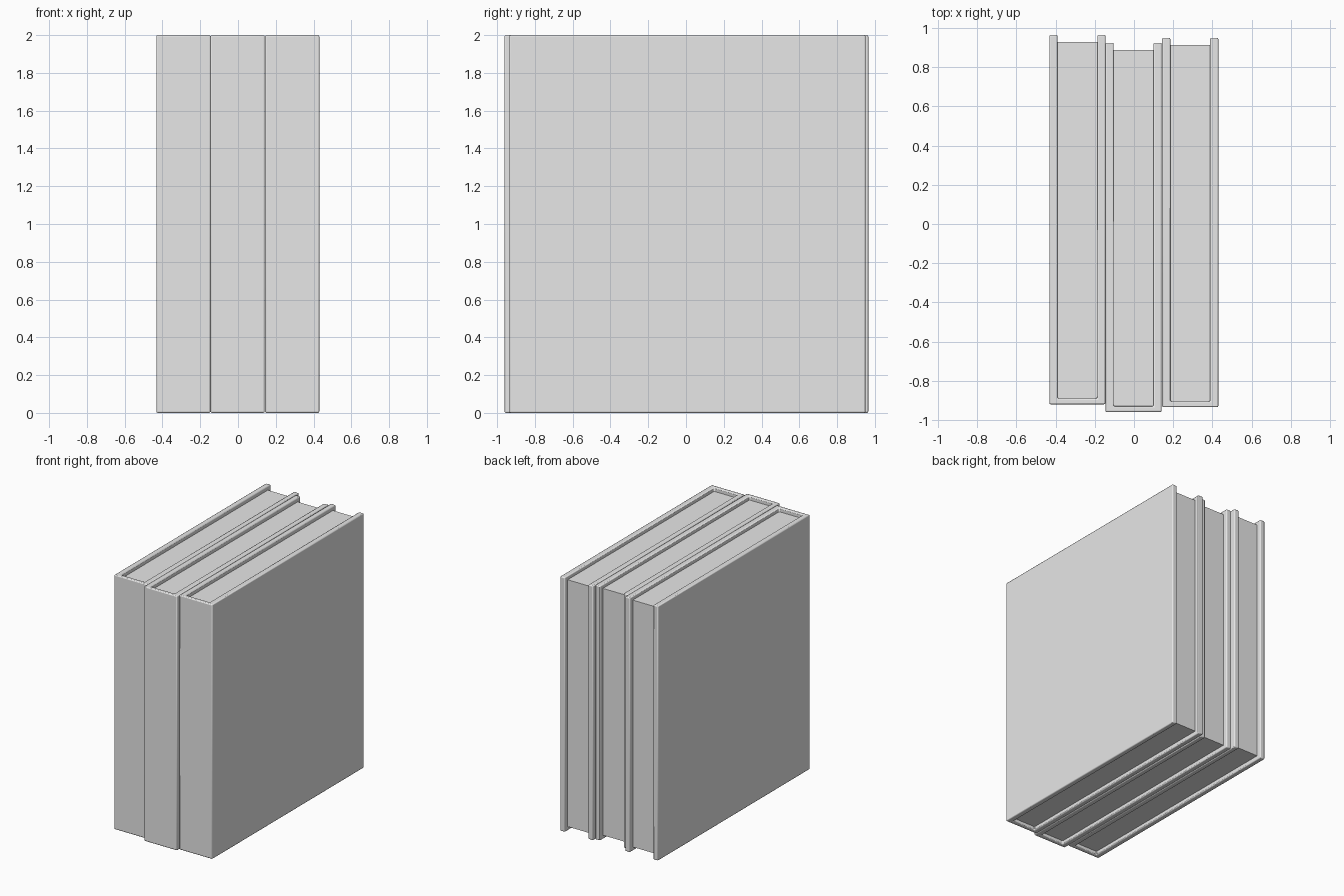
import bpy
import bmesh
import math

cube = bpy.data.objects.get("Cube")
if cube:
    bpy.data.objects.remove(cube, do_unlink=True)

grey = bpy.data.materials.new("light_grey")
grey.use_nodes = True
colour = (0.8, 0.8, 0.8, 1)
grey.diffuse_color = colour
grey.node_tree.nodes["Principled BSDF"].inputs["Base Color"].default_value = colour

WIDTH, DEPTH, HEIGHT = 0.287, 1.885, 2.0
BOARD, SPINE, INSET = 0.042, 0.03, 0.03


def extrude_profile(name, outline, bottom, top):
    """Turn an outline seen from above into an upright solid."""
    bm = bmesh.new()
    face = bm.faces.new([bm.verts.new((x, y, bottom)) for x, y in outline])
    up = bmesh.ops.extrude_face_region(bm, geom=[face])["geom"]
    verts = [v for v in up if isinstance(v, bmesh.types.BMVert)]
    bmesh.ops.translate(bm, verts=verts, vec=(0, 0, top - bottom))
    bmesh.ops.recalc_face_normals(bm, faces=bm.faces)
    mesh = bpy.data.meshes.new(name)
    bm.to_mesh(mesh)
    bm.free()
    mesh.materials.append(grey)
    obj = bpy.data.objects.new(name, mesh)
    bpy.context.collection.objects.link(obj)
    return obj


def book(side, x, front):
    w, back = WIDTH / 2, front + DEPTH
    inner = w - BOARD

    # Cover: two boards joined by the spine, with softened edges
    cover = extrude_profile(side + "_book_cover", [
        (x - w, front), (x + w, front), (x + w, back), (x + inner, back),
        (x + inner, front + SPINE), (x - inner, front + SPINE),
        (x - inner, back), (x - w, back)], 0, HEIGHT)
    bevel = cover.modifiers.new("soft_edges", "BEVEL")
    bevel.width = 0.007
    bevel.segments = 2
    bevel.limit_method = "ANGLE"
    bpy.ops.object.select_all(action="DESELECT")
    cover.select_set(True)
    bpy.context.view_layer.objects.active = cover
    bpy.ops.object.shade_smooth_by_angle(angle=math.radians(30))

    # Page block: set in at the top, bottom and open edge
    px, y0, y1 = inner + 0.001, front + SPINE - 0.001, back - 0.036
    extrude_profile(side + "_book_pages", [
        (x - px, y0), (x + px, y0), (x + px, y1), (x - px, y1)],
        INSET, HEIGHT - INSET)


# Three books side by side, each pushed in by a different amount
book("right", -0.289, -0.92)
book("middle", -0.002, -0.96)
book("left", 0.287, -0.935)
